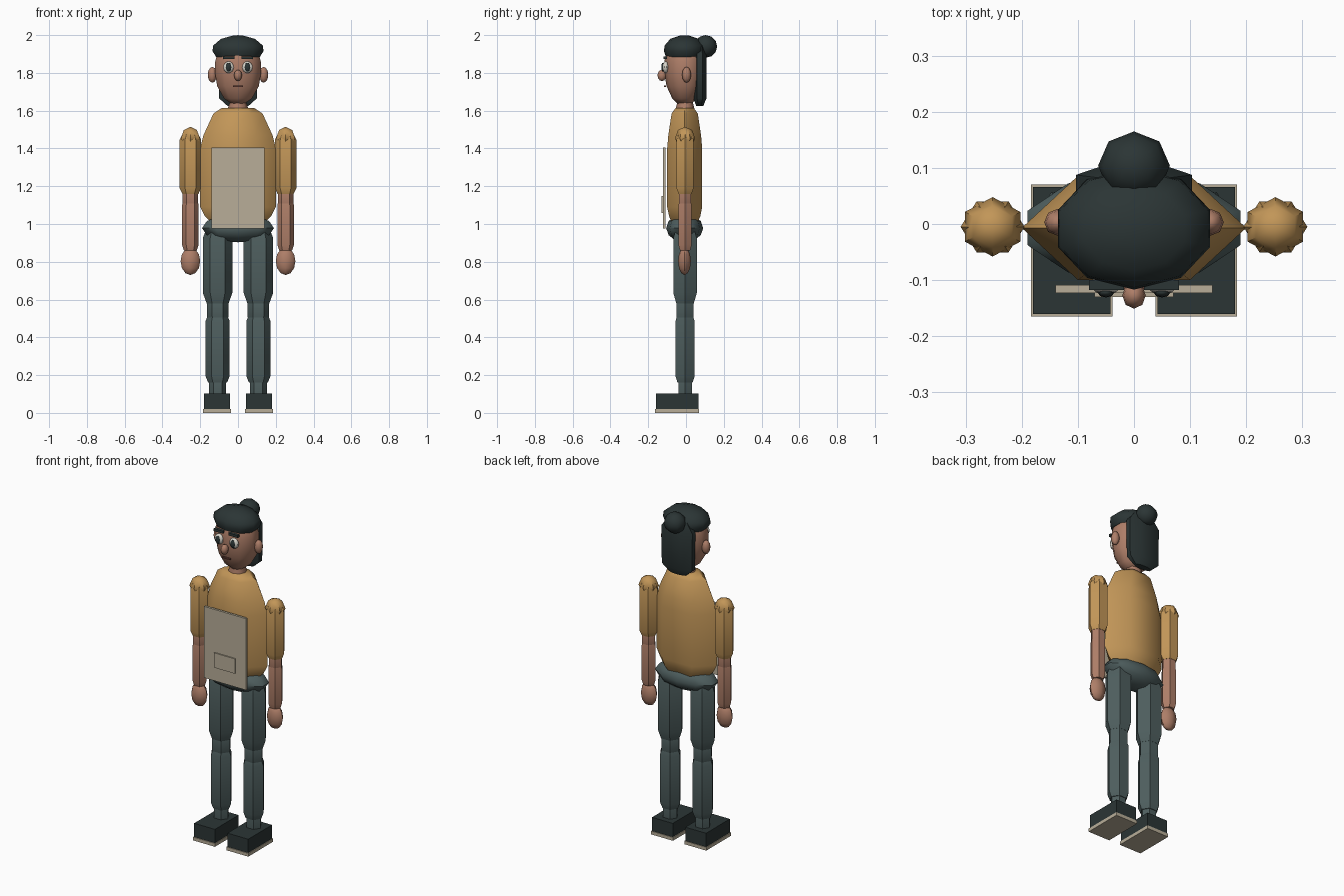
import bpy, bmesh, math

if "Cube" in bpy.data.objects:
    bpy.data.objects.remove(bpy.data.objects["Cube"])


def material(name, r, g, b):
    def lin(c):
        c /= 255
        return c / 12.92 if c < 0.04045 else ((c + 0.055) / 1.055) ** 2.4
    m = bpy.data.materials.new(name)
    m.diffuse_color = (lin(r), lin(g), lin(b), 1)
    m.use_nodes = True
    m.node_tree.nodes["Principled BSDF"].inputs["Base Color"].default_value = m.diffuse_color
    return m


SKIN = material("skin", 174, 126, 104)
HAIR = material("dark_slate", 43, 53, 53)
SHIRT = material("ochre_shirt", 194, 150, 88)
PANTS = material("grey_trousers", 78, 94, 94)
BEIGE = material("beige", 184, 174, 152)
WHITE = material("eye_white", 215, 212, 202)
LIP = material("lip_brown", 112, 70, 60)


def finish(bm, name, mat, smooth):
    bmesh.ops.recalc_face_normals(bm, faces=bm.faces)
    me = bpy.data.meshes.new(name)
    bm.to_mesh(me)
    bm.free()
    me.materials.append(mat)
    ob = bpy.data.objects.new(name, me)
    bpy.context.collection.objects.link(ob)
    if smooth:
        bpy.ops.object.select_all(action='DESELECT')
        bpy.context.view_layer.objects.active = ob
        ob.select_set(True)
        bpy.ops.object.shade_smooth_by_angle(angle=math.radians(smooth))
    return ob


def tube(name, mat, x, y, rings, n=6, phase=0.0, smooth=50):
    """Stack of (z, x radius, y radius) rings with closed ends."""
    bm = bmesh.new()
    loops = []
    for z, rx, ry in rings:
        angles = [phase + math.tau * i / n for i in range(n)]
        loops.append([bm.verts.new((x + rx * math.cos(a), y + ry * math.sin(a), z)) for a in angles])
    for a, b in zip(loops, loops[1:]):
        for i in range(n):
            j = (i + 1) % n
            bm.faces.new((a[i], a[j], b[j], b[i]))
    bm.faces.new(loops[0])
    bm.faces.new(loops[-1])
    return finish(bm, name, mat, smooth)


def limb(name, mat, x, z0, z1, r, end, chamfer, ratio=0.92):
    """Six-sided limb segment with chamfered ends."""
    prof = [(z0, end), (z0 + chamfer, r), (z1 - chamfer, r), (z1, end)]
    return tube(name, mat, x, -0.005, [(z, q, q * ratio) for z, q in prof])


def ball(name, mat, c, r, u=8, v=6, smooth=50):
    bm = bmesh.new()
    bmesh.ops.create_uvsphere(bm, u_segments=u, v_segments=v, radius=1)
    for p in bm.verts:
        p.co = [c[i] + p.co[i] * r[i] for i in range(3)]
    return finish(bm, name, mat, smooth)


def box(name, mat, lo, hi):
    bm = bmesh.new()
    bmesh.ops.create_cube(bm, size=1)
    for p in bm.verts:
        p.co = [lo[i] if p.co[i] < 0 else hi[i] for i in range(3)]
    return finish(bm, name, mat, 0)


# Torso, hips and neck
tube("torso", SHIRT, 0, -0.007, [
    (1.00, 0.13, 0.075), (1.04, 0.175, 0.095), (1.09, 0.2, 0.107),
    (1.40, 0.2, 0.107), (1.47, 0.183, 0.1), (1.585, 0.13, 0.08), (1.615, 0.085, 0.055)])
ball("hips", PANTS, (0, -0.007, 0.978), (0.2, 0.098, 0.075), 10, 6)
tube("neck", SKIN, 0, -0.005, [(1.58, 0.055, 0.05), (1.61, 0.055, 0.05), (1.64, 0.045, 0.042), (1.70, 0.045, 0.042)], 8)

# Head and hair
FRONT = -math.pi / 2
tube("head", SKIN, 0, -0.007, [
    (1.635, 0.035, 0.035), (1.665, 0.078, 0.066), (1.73, 0.116, 0.096),
    (1.80, 0.128, 0.108), (1.86, 0.127, 0.108), (1.92, 0.11, 0.095), (1.96, 0.07, 0.06)], 10, FRONT)
tube("hair_cap", HAIR, 0, -0.008, [
    (1.885, 0.122, 0.098), (1.915, 0.142, 0.109), (1.945, 0.138, 0.105),
    (1.98, 0.095, 0.075), (1.997, 0.03, 0.025)], 10, FRONT)
tube("hair_back", HAIR, 0, 0.073, [
    (1.625, 0.06, 0.02), (1.665, 0.108, 0.038), (1.89, 0.112, 0.038), (1.945, 0.07, 0.025)], 8, math.pi / 8)
ball("hair_bun", HAIR, (0, 0.104, 1.94), (0.064, 0.061, 0.06), 8, 6)

# Centre of the face
ball("nose", SKIN, (0, -0.127, 1.787), (0.021, 0.024, 0.03), 8, 6)
box("mouth", LIP, (-0.027, -0.116, 1.725), (0.027, -0.106, 1.732))

# Apron board with pocket
box("apron", BEIGE, (-0.14, -0.123, 0.975), (0.14, -0.109, 1.405))
box("apron_pocket", BEIGE, (-0.07, -0.13, 1.058), (0.07, -0.123, 1.147))

for side, s in (("left", 1), ("right", -1)):
    # Eyes, brows and ears
    ball(side + "_eye", WHITE, (s * 0.05, -0.108, 1.83), (0.029, 0.017, 0.031), 10, 8)
    ball(side + "_pupil", HAIR, (s * 0.05, -0.122, 1.83), (0.015, 0.009, 0.024), 8, 6)
    box(side + "_brow", HAIR, (min(s * 0.018, s * 0.08), -0.118, 1.873),
        (max(s * 0.018, s * 0.08), -0.1, 1.888))
    ball(side + "_ear", SKIN, (s * 0.136, 0.003, 1.79), (0.024, 0.024, 0.042), 8, 6)

    # Arm
    x = s * 0.252
    ball(side + "_shoulder", SHIRT, (x, -0.005, 1.455), (0.057, 0.053, 0.06), 6, 4)
    limb(side + "_upper_arm", SHIRT, x, 1.16, 1.475, 0.057, 0.043, 0.03)
    limb(side + "_elbow", SKIN, x, 1.09, 1.19, 0.041, 0.036, 0.015)
    limb(side + "_forearm", SKIN, x, 0.86, 1.13, 0.044, 0.034, 0.03)
    ball(side + "_hand", SKIN, (x, -0.008, 0.803), (0.052, 0.034, 0.073), 8, 6)

    # Leg
    x = s * 0.108
    limb(side + "_thigh", PANTS, x, 0.58, 0.98, 0.078, 0.058, 0.055)
    limb(side + "_knee", PANTS, x, 0.49, 0.6, 0.057, 0.05, 0.02)
    limb(side + "_shin", PANTS, x, 0.16, 0.52, 0.064, 0.05, 0.035)
    limb(side + "_ankle", PANTS, x, 0.08, 0.18, 0.045, 0.042, 0.015)

    # Shoe
    x = s * 0.111
    box(side + "_shoe", HAIR, (x - 0.069, -0.16, 0.02), (x + 0.069, 0.066, 0.102))
    box(side + "_sole", BEIGE, (x - 0.073, -0.165, 0), (x + 0.073, 0.07, 0.02))
